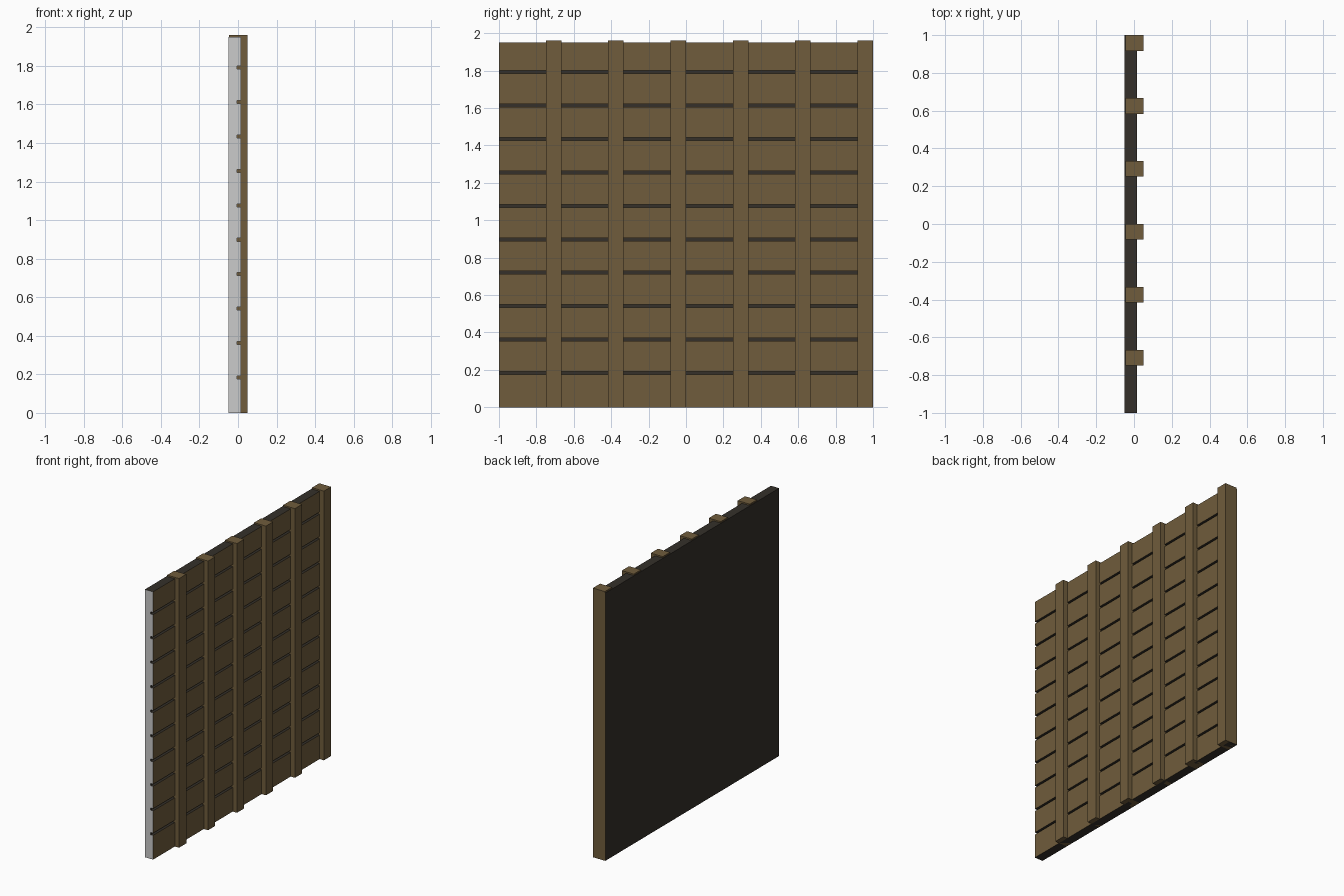
import bpy, bmesh

if "Cube" in bpy.data.objects:
    bpy.data.objects.remove(bpy.data.objects["Cube"])


def material(name, rgb):
    m = bpy.data.materials.new(name)
    m.diffuse_color = (*rgb, 1)
    m.use_nodes = True
    m.node_tree.nodes["Principled BSDF"].inputs["Base Color"].default_value = m.diffuse_color
    return m


grey = material("bare_end", (0.8, 0.8, 0.8))
wood = material("wood", (0.16, 0.107, 0.045))
dark = material("dark_wood", (0.035, 0.03, 0.023))

BACK, FACE, GROOVE = -0.05, 0.016, -0.006
HEIGHT = 1.95


def finish(bm, name, mats):
    bmesh.ops.recalc_face_normals(bm, faces=bm.faces)
    me = bpy.data.meshes.new(name)
    bm.to_mesh(me)
    bm.free()
    for m in mats:
        me.materials.append(m)
    ob = bpy.data.objects.new(name, me)
    bpy.context.collection.objects.link(ob)
    return ob


# Grooved plank panel: notched x-z profile extruded along y
profile = [(BACK, 0), (FACE, 0)]
for i in range(10):
    z = 0.184 + 0.1786 * i
    profile += [(FACE, z - 0.008), (GROOVE, z - 0.008),
                (GROOVE, z + 0.008), (FACE, z + 0.008)]
profile += [(FACE, HEIGHT), (BACK, HEIGHT)]

bm = bmesh.new()
cap = bm.faces.new([bm.verts.new((x, -1, z)) for x, z in profile])
ext = bmesh.ops.extrude_face_region(bm, geom=[cap], use_keep_orig=True)
bmesh.ops.translate(bm, vec=(0, 2, 0),
                    verts=[g for g in ext["geom"] if isinstance(g, bmesh.types.BMVert)])
bmesh.ops.recalc_face_normals(bm, faces=bm.faces)
# Brown plank faces, grey cut end, dark everywhere else
for f in bm.faces:
    plank_face = all(abs(v.co.x - FACE) < 1e-4 for v in f.verts)
    if f.normal.y < -0.5:
        f.material_index = 0
    elif plank_face or f.normal.y > 0.5:
        f.material_index = 1
    else:
        f.material_index = 2
finish(bm, "plank_panel", [grey, wood, dark])

# Six upright battens, the last flush with the +y end
for i in range(6):
    bm = bmesh.new()
    bmesh.ops.create_cube(bm, size=1)
    for v in bm.verts:
        v.co = (0.05 if v.co.x > 0 else -0.046,
                1 - i / 3 - (0 if v.co.y > 0 else 0.083),
                1.96 if v.co.z > 0 else 0)
    finish(bm, f"batten_{i + 1}", [wood])
